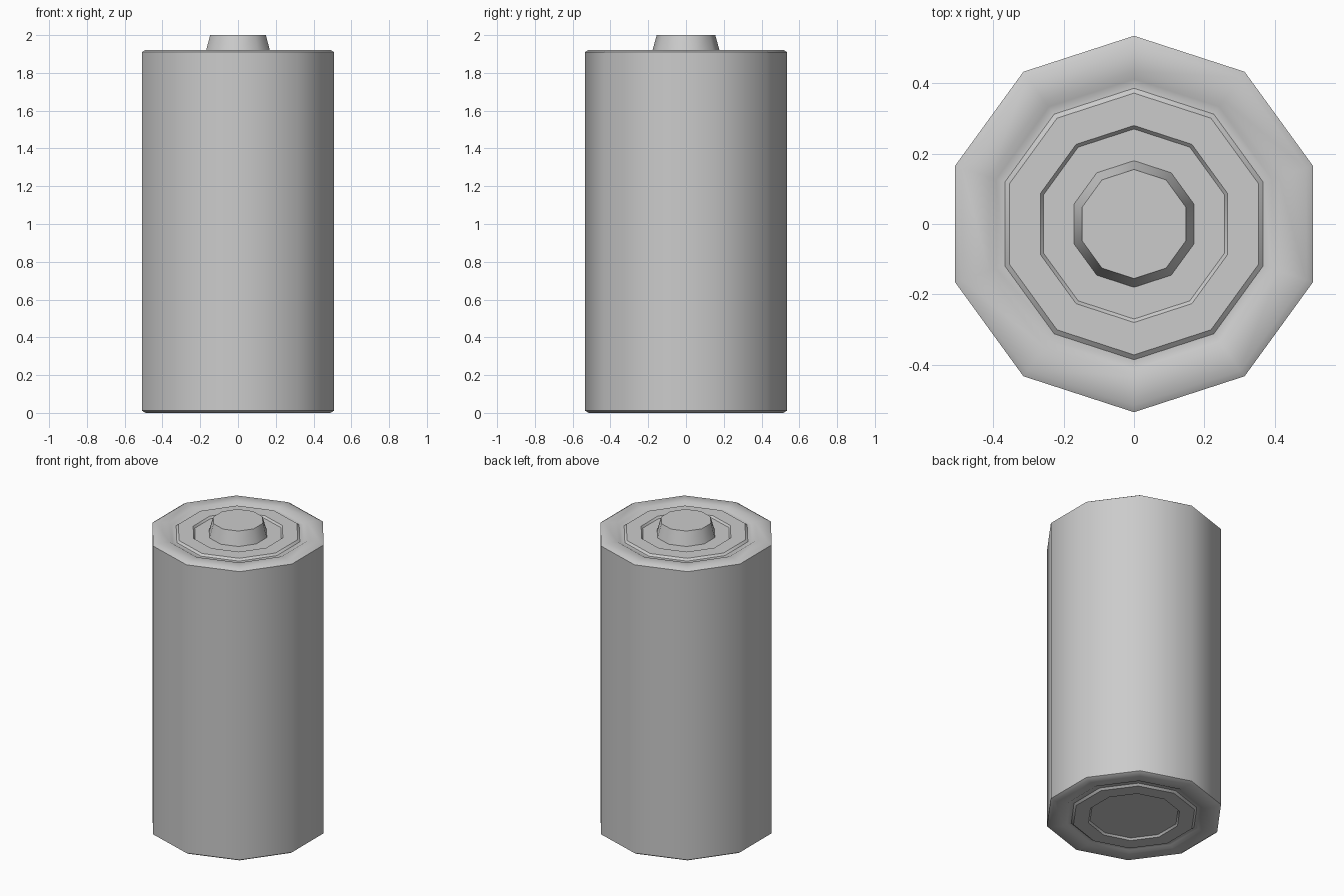
import bpy, bmesh, math

if "Cube" in bpy.data.objects:
    bpy.data.objects.remove(bpy.data.objects["Cube"])

SIDES = 10


def lathe(name, profile):
    """Spin an (radius, z) profile into a closed 10-sided solid with corners on the y axis."""
    bm = bmesh.new()
    rings = []
    for r, z in profile:
        rings.append([bm.verts.new((r * math.sin(2 * math.pi * i / SIDES),
                                    -r * math.cos(2 * math.pi * i / SIDES), z))
                      for i in range(SIDES)])
    for a, b in zip(rings, rings[1:]):
        for i in range(SIDES):
            j = (i + 1) % SIDES
            bm.faces.new((a[i], a[j], b[j], b[i]))
    bm.faces.new(rings[0][::-1])
    bm.faces.new(rings[-1])
    bmesh.ops.recalc_face_normals(bm, faces=bm.faces)
    mesh = bpy.data.meshes.new(name)
    bm.to_mesh(mesh)
    bm.free()
    obj = bpy.data.objects.new(name, mesh)
    bpy.context.collection.objects.link(obj)
    bpy.ops.object.select_all(action='DESELECT')
    obj.select_set(True)
    bpy.context.view_layer.objects.active = obj
    bpy.ops.object.shade_smooth_by_angle(angle=math.radians(38))
    return obj


# End-cap relief from rim to centre: (radius, depth below the end face)
cap = [(0.535, 0.012), (0.515, 0.0), (0.433, 0.0), (0.412, 0.012),
       (0.386, 0.012), (0.372, 0.0), (0.28, 0.0), (0.27, 0.012)]

TOP = 1.922

# Casing: bottom cap, wall, top cap and the tapered contact button
bottom = [(r, d) for r, d in reversed(cap)]
top = [(r, TOP - d) for r, d in cap]
button = [(0.18, TOP - 0.012), (0.155, 2.0)]
lathe("battery_casing", bottom + top + button)
